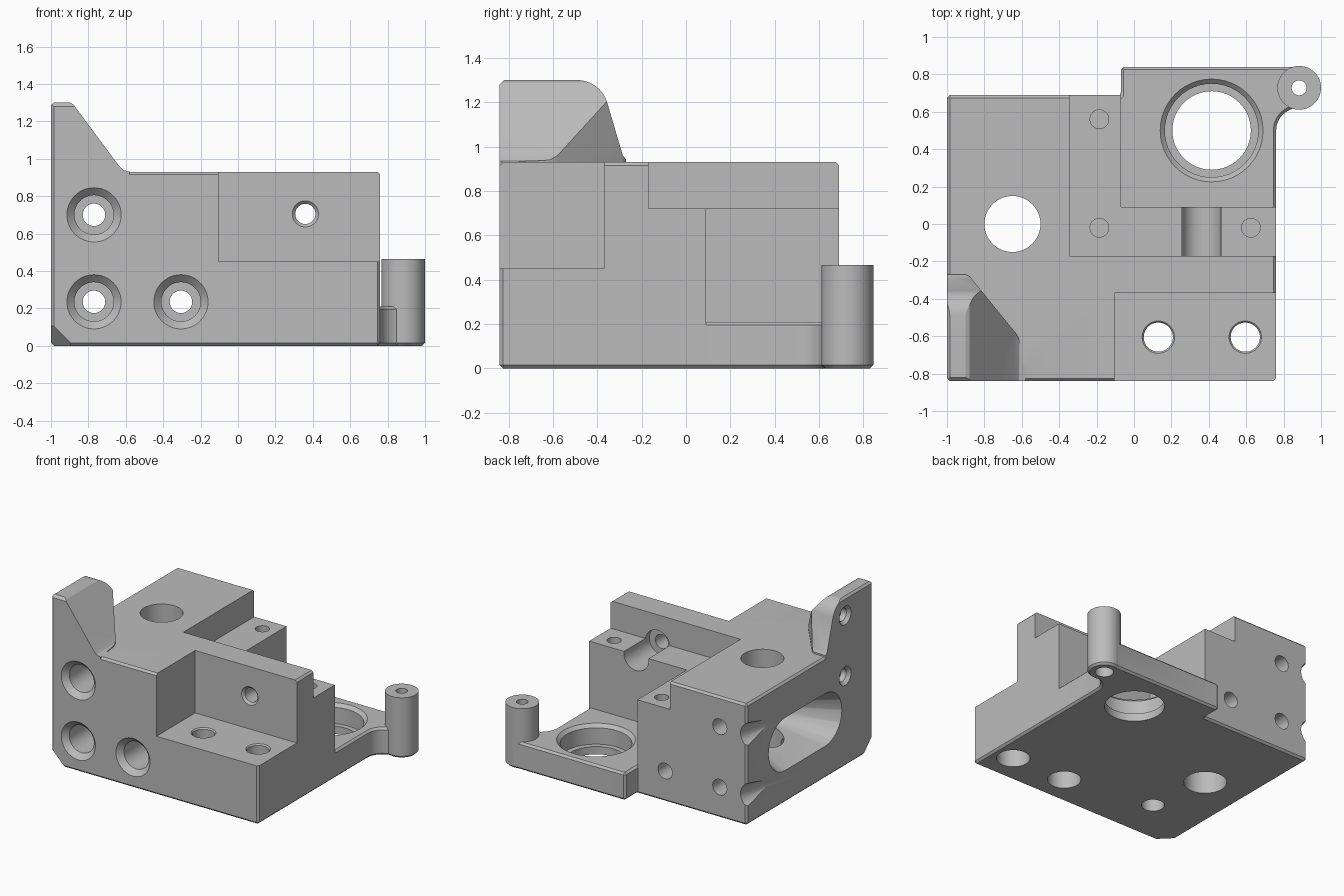
import bpy, bmesh, math
from mathutils import Vector

cube = bpy.data.objects.get("Cube")
if cube:
    bpy.data.objects.remove(cube, do_unlink=True)

grey = bpy.data.materials.new("satin_grey")
grey.use_nodes = True
colour = (0.5, 0.5, 0.5, 1)
grey.diffuse_color = colour
grey.node_tree.nodes["Principled BSDF"].inputs["Base Color"].default_value = colour


def finish(bm, name):
    bmesh.ops.recalc_face_normals(bm, faces=bm.faces)
    mesh = bpy.data.meshes.new(name)
    bm.to_mesh(mesh)
    bm.free()
    mesh.materials.append(grey)
    ob = bpy.data.objects.new(name, mesh)
    bpy.context.collection.objects.link(ob)
    return ob


def prism(name, points, axis, lo, hi):
    """Extrude a 2D outline along x, y or z."""
    place = {"x": lambda a, b, t: (t, a, b),
             "y": lambda a, b, t: (a, t, b),
             "z": lambda a, b, t: (a, b, t)}[axis]
    bm = bmesh.new()
    low, high = [[bm.verts.new(place(a, b, t)) for a, b in points] for t in (lo, hi)]
    bm.faces.new(low)
    bm.faces.new(high)
    n = len(points)
    for i in range(n):
        j = (i + 1) % n
        bm.faces.new((low[i], low[j], high[j], high[i]))
    return finish(bm, name)


def block(name, x, y, z):
    return prism(name, [(x[0], y[0]), (x[1], y[0]), (x[1], y[1]), (x[0], y[1])], "z", *z)


def lathe(name, origin, axis, profile, n=48):
    """Turn (radius, distance) steps around an axis from the origin."""
    quat = Vector(axis).to_track_quat("Z", "Y")
    bm = bmesh.new()
    rings = []
    for r, d in profile:
        rings.append([bm.verts.new(Vector(origin) + quat @ Vector(
            (r * math.cos(i * math.tau / n), r * math.sin(i * math.tau / n), d)))
            for i in range(n)])
    bm.faces.new(rings[0])
    bm.faces.new(rings[-1])
    for a, b in zip(rings, rings[1:]):
        for i in range(n):
            j = (i + 1) % n
            bm.faces.new((a[i], a[j], b[j], b[i]))
    return finish(bm, name)


def hull(name, points):
    bm = bmesh.new()
    verts = [bm.verts.new(p) for p in points]
    bmesh.ops.convex_hull(bm, input=verts)
    return finish(bm, name)


def apply(ob, mod):
    bpy.context.view_layer.objects.active = ob
    bpy.ops.object.modifier_apply(modifier=mod.name)


def bevel(ob, width):
    mod = ob.modifiers.new("edge_chamfer", "BEVEL")
    mod.width, mod.segments = width, 1
    mod.limit_method, mod.angle_limit = "ANGLE", math.radians(40)
    apply(ob, mod)


def combine(ob, tool, operation="DIFFERENCE"):
    tool.hide_render = True
    mod = ob.modifiers.new("combine", "BOOLEAN")
    mod.operation, mod.object, mod.solver = operation, tool, "EXACT"
    apply(ob, mod)
    bpy.data.objects.remove(tool, do_unlink=True)


def bore(ob, origin, axis, profile):
    combine(ob, lathe("bore_cutter", origin, axis, profile))


def arc(cx, cy, r, start, end, n):
    return [(cx + r * math.cos(math.radians(start + (end - start) * i / n)),
             cy + r * math.sin(math.radians(start + (end - start) * i / n)))
            for i in range(n + 1)]


UP, BACK, RIGHT = (0, 0, 1), (0, 1, 0), (1, 0, 0)

# Main stepped body
body = block("main_body", (-1, 0.76), (-0.84, 0.69), (0, 0.93))
bevel(body, 0.015)
combine(body, block("front_step", (-0.105, 2), (-2, -0.37), (0.45, 2)))
combine(body, block("upper_ledge", (-0.345, 2), (-0.17, 2), (0.72, 2)))
combine(body, block("rear_opening", (-0.07, 2), (0.09, 2), (-1, 2)))

# Raised corner horn: front, side and plan outlines intersected
horn = prism("corner_horn", [(-1, 0.85), (-1, 1.285), (-0.985, 1.3), (-0.9, 1.3), (-0.88, 1.29),
                             (-0.635, 0.96), (-0.615, 0.94), (-0.58, 0.93), (-0.58, 0.85)],
             "y", -0.84, 0)
side = [(-0.84, 0.8), (-0.84, 1.28), (-0.82, 1.3)]
side += arc(-0.49, 1.16, 0.14, 90, 15, 10) + [(-0.285, 0.96), (-0.26, 0.93), (-0.26, 0.8)]
combine(horn, prism("horn_side", side, "x", -2, 0), "INTERSECT")
plan = [(-1, -0.27), (-1, -0.825), (-0.985, -0.84), (-0.5, -0.84), (-0.59, -0.75)]
plan += arc(-0.79, -0.69, 0.19, 0, 38, 6) + arc(-0.91, -0.32, 0.05, 38, 90, 4)
combine(horn, prism("horn_plan", plan, "z", 0, 2), "INTERSECT")
combine(body, horn, "UNION")

# Cut-off lower front corner
corner = Vector((-1.1, -0.94, -0.1))
combine(body, hull("corner_cutter", [corner] + [corner + 0.42 * Vector(a) for a in (UP, BACK, RIGHT)]))

# Long front bolt bores with wide mouths
for x, z in ((-0.77, 0.7), (-0.77, 0.235), (-0.305, 0.235)):
    bore(body, (x, -0.84, z), BACK, [(0.155, -0.01), (0.105, 0.04), (0.105, 0.36),
                                     (0.06, 0.36), (0.06, 2)])

# Upright bores
bore(body, (-0.65, 0, 0), UP, [(0.15, -0.1), (0.15, 2)])
for x in (0.13, 0.595):
    bore(body, (x, -0.605, 0), UP, [(0.117, -0.1), (0.117, 0.2), (0.078, 0.2),
                                    (0.078, 0.44), (0.095, 0.46)])
bore(body, (-0.575, -0.48, 0), UP, [(0.08, -0.1), (0.08, 0.25)])
for x, y in ((-0.185, 0.56), (-0.185, -0.02), (0.625, -0.02)):
    bore(body, (x, y, 0.5), UP, [(0.05, 0), (0.05, 0.3)])

# Round groove and hole through the upright wall
bore(body, (0.36, -0.22, 0.705), BACK, [(0.105, 0), (0.105, 0.5)])
bore(body, (0.36, -0.37, 0.705), BACK, [(0.08, -0.01), (0.054, 0.016), (0.054, 0.2)])

# Tapered side pocket
pocket = []
for x, half, r in ((-1.01, 0.245, 0.205), (-0.62, 0.15, 0.1)):
    pocket += [(x, y, z) for y, z in arc(half - 0.02, 0.45, r, -90, 90, 14)
               + arc(-half - 0.02, 0.45, r, 90, 270, 14)]
combine(body, hull("pocket_cutter", pocket))

# Side screw holes and tapered rear edge notches
for z in (1.16, 0.695):
    bore(body, (-1, -0.505, z), RIGHT, [(0.08, -0.01), (0.05, 0.025), (0.05, 0.07)])
for z in (0.7, 0.235):
    bore(body, (-1.05, 0.7, z), (0, -1, 0), [(0.105, 0), (0.045, 0.28)])

# Rear plate with post
outline = [(-0.1, 0.07), (0.76, 0.07), (0.76, 0.5)]
outline += arc(0.88, 0.5, 0.12, 170, 100, 8) + [(0.88, 0.66), (0.88, 0.84), (-0.07, 0.84),
                                               (-0.07, 0.69), (-0.1, 0.66)]
plate = prism("rear_plate", outline, "z", 0, 0.21)
bevel(plate, 0.015)
combine(plate, lathe("post", (0.883, 0.728, 0), UP,
                     [(0.102, 0), (0.117, 0.015), (0.117, 0.465)]), "UNION")
bore(plate, (0.883, 0.728, 0), UP, [(0.065, -0.1), (0.065, 0.2), (0.04, 0.2), (0.04, 1)])
bore(plate, (0.415, 0.5, 0), UP, [(0.21, -0.1), (0.21, 0.06), (0.25, 0.06),
                                  (0.25, 0.185), (0.285, 0.22)])

# Smooth round walls, crisp edges
for ob in (body, plate):
    bpy.ops.object.select_all(action="DESELECT")
    ob.select_set(True)
    bpy.context.view_layer.objects.active = ob
    bpy.ops.object.shade_smooth_by_angle(angle=math.radians(25))
